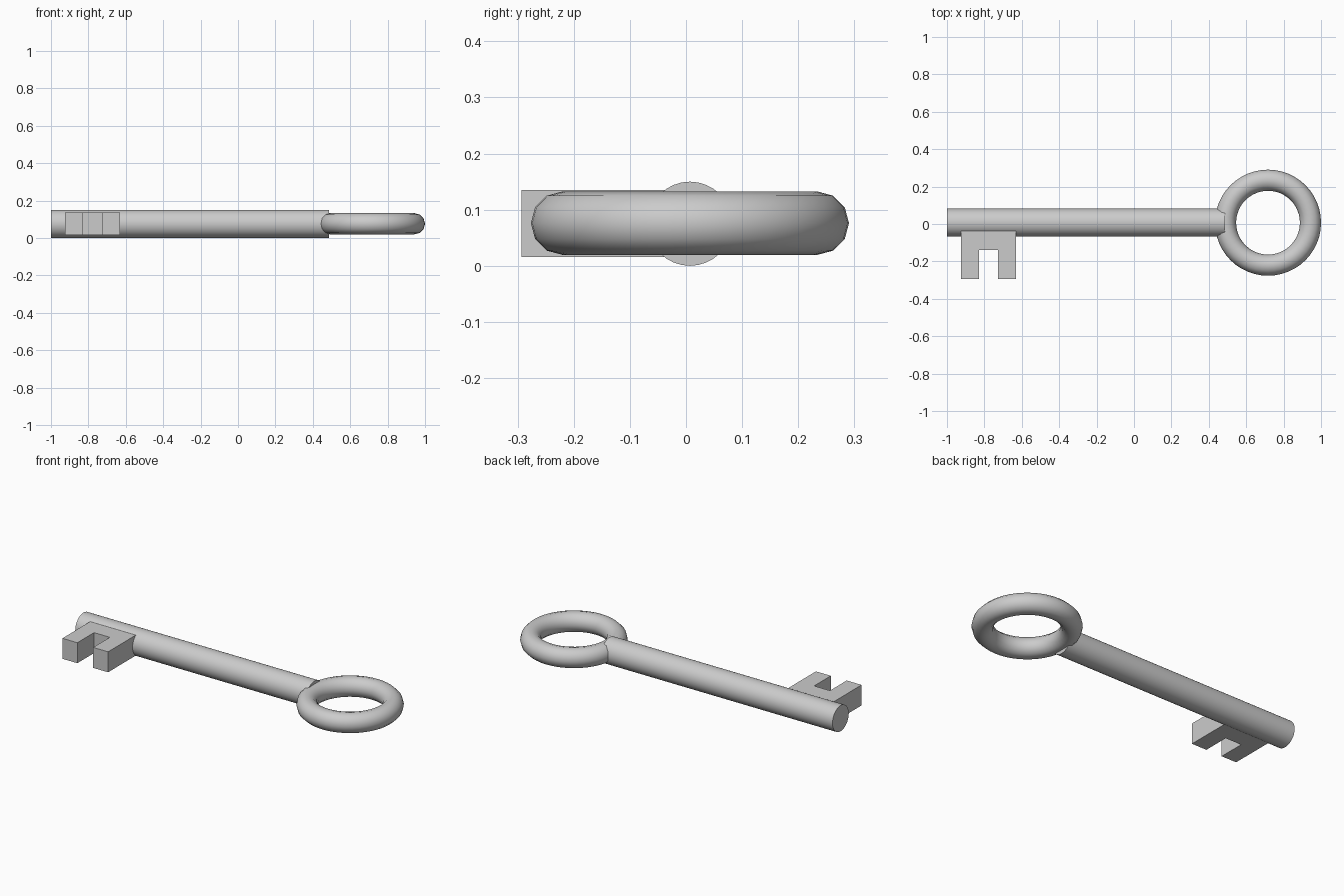
import bpy, bmesh
from math import pi, radians

if "Cube" in bpy.data.objects:
    bpy.data.objects.remove(bpy.data.objects["Cube"])

CY, CZ = 0.007, 0.075  # key axis


def smooth(obj, name):
    obj.name = name
    bpy.ops.object.shade_smooth_by_angle(angle=radians(40))


# Shaft: round bar along x
x0, x1 = -1.0, 0.487
bpy.ops.mesh.primitive_cylinder_add(vertices=32, radius=0.075, depth=x1 - x0,
                                    location=((x0 + x1) / 2, CY, CZ),
                                    rotation=(0, pi / 2, 0))
smooth(bpy.context.object, "shaft")

# Bow: flat-lying ring handle
bpy.ops.mesh.primitive_torus_add(major_segments=48, minor_segments=12,
                                 major_radius=0.227, minor_radius=0.0565,
                                 location=(0.7165, CY, CZ + 0.001))
smooth(bpy.context.object, "bow_ring")

# Bit: notched plate extruded from its plan profile
profile = [(-0.925, -0.02), (-0.925, -0.293), (-0.829, -0.293), (-0.829, -0.139),
           (-0.727, -0.139), (-0.727, -0.293), (-0.631, -0.293), (-0.631, -0.02)]
bm = bmesh.new()
face = bm.faces.new([bm.verts.new((x, y, 0.016)) for x, y in profile])
ext = bmesh.ops.extrude_face_region(bm, geom=[face])
top = [g for g in ext["geom"] if isinstance(g, bmesh.types.BMVert)]
bmesh.ops.translate(bm, vec=(0, 0, 0.119), verts=top)
bmesh.ops.recalc_face_normals(bm, faces=bm.faces[:])
mesh = bpy.data.meshes.new("bit")
bm.to_mesh(mesh)
bm.free()
bpy.context.collection.objects.link(bpy.data.objects.new("bit", mesh))
